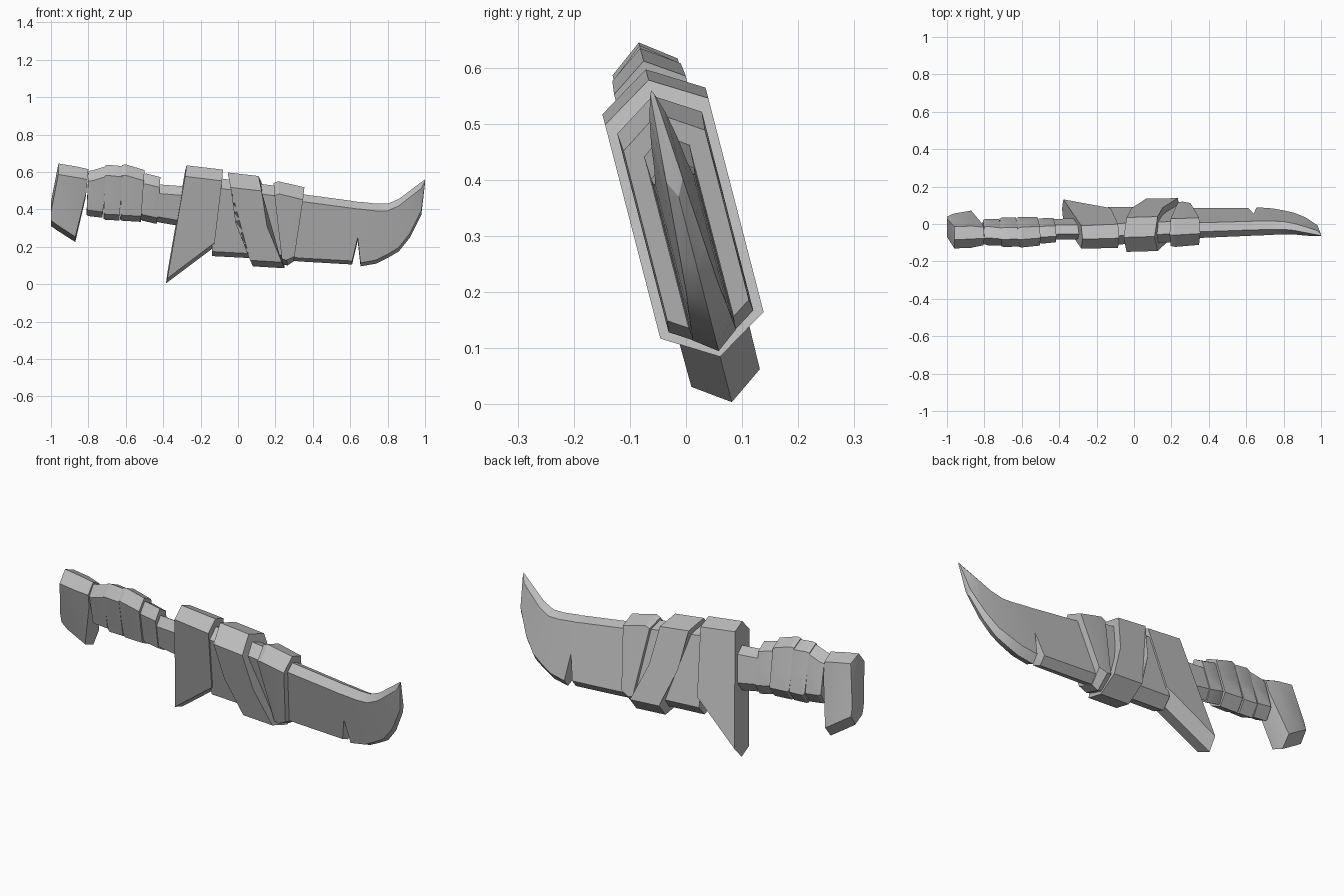
import bpy, bmesh, math
from mathutils import Matrix, Vector

cube = bpy.data.objects.get("Cube")
if cube:
    bpy.data.objects.remove(cube, do_unlink=True)

TILT = math.radians(14.5)
MID_Z = 0.32

grey = bpy.data.materials.new("plain_grey")
grey.use_nodes = True
GREY = (0.5, 0.5, 0.5, 1)
grey.diffuse_color = GREY
grey.node_tree.nodes["Principled BSDF"].inputs["Base Color"].default_value = GREY


def loft(name, stations, shoulder=0.05, bend=0.0):
    """Skin ridged sections; station = (top x, top z, bottom x, bottom z, half thickness)."""
    bm = bmesh.new()
    rings = []
    for xt, zt, xb, zb, half in stations:
        top = Vector((xt, 0, (zt - MID_Z) / math.cos(TILT)))
        bottom = Vector((xb, 0, (zb - MID_Z) / math.cos(TILT)))
        f = min(shoulder / max((top - bottom).length, 0.01), 0.4)
        side = [top.lerp(bottom, t) for t in (f, 0.5, 1 - f)]
        side[1].x -= bend
        front = [p + Vector((0, -half, 0)) for p in side]
        back = [p + Vector((0, half, 0)) for p in reversed(side)]
        rings.append([bm.verts.new(p) for p in [top] + front + [bottom] + back])
    for a, b in zip(rings, rings[1:]):
        for i in range(len(a)):
            j = (i + 1) % len(a)
            bm.faces.new((a[i], a[j], b[j], b[i]))
    bm.faces.new(rings[0])
    bm.faces.new(rings[-1])
    bmesh.ops.recalc_face_normals(bm, faces=bm.faces)
    # Lean the whole knife about its long axis
    bm.transform(Matrix.Translation((0, 0, MID_Z)) @ Matrix.Rotation(TILT, 4, 'X'))
    mesh = bpy.data.meshes.new(name)
    bm.to_mesh(mesh)
    bm.free()
    mesh.materials.append(grey)
    obj = bpy.data.objects.new(name, mesh)
    bpy.context.collection.objects.link(obj)
    bpy.ops.object.select_all(action='DESELECT')
    obj.select_set(True)
    bpy.context.view_layer.objects.active = obj
    bpy.ops.object.shade_smooth_by_angle(angle=math.radians(25))
    return obj


# Blade with a nick in its edge and an upswept tip
blade_outline = [(0.1, .50, .14, .042), (.35, .48, .12, .042), (.61, .445, .105, .04),
                 (.64, .44, .23, .04), (.655, .44, .095, .04), (.74, .43, .11, .038),
                 (.80, .43, .14, .035), (.86, .455, .175, .03), (.92, .50, .25, .024),
                 (.98, .545, .37, .015), (1.0, .56, .54, .004)]
loft("blade", [(x, t, x, b, h) for x, t, b, h in blade_outline], 0.03)

# Collar around the blade root
loft("blade_root", [(-.13, .57, -.14, .15, .058), (.24, .52, .24, .13, .058)], 0.04)

# Guard with a long downward spike
loft("guard", [(-.275, .635, -.385, .004, .063), (-.08, .612, -.13, .195, .066)], 0.045)

# Slanted straps
loft("wide_strap", [(-.055, .597, .08, .095, .095), (.11, .578, .25, .085, .095)], 0.06, 0.025)
loft("front_strap", [(.19, .54, .24, .105, .075), (.215, .55, .265, .10, .078),
                     (.355, .518, .295, .12, .075)], 0.05)

# Neck between guard and handle
loft("neck", [(-.45, .535, -.45, .335, .04), (-.25, .52, -.25, .30, .04)], 0.04)

# Handle wraps, each slightly flared
wraps = [(-.80, .605, -.705, .63, .37, .355, .052),
         (-.71, .635, -.615, .63, .35, .34, .055),
         (-.62, .637, -.50, .61, .345, .333, .056),
         (-.51, .588, -.415, .572, .345, .322, .048)]
for i, (x0, t0, x1, t1, b0, b1, h) in enumerate(wraps, 1):
    loft(f"handle_wrap_{i}", [(x0, t0, x0 - .01, b0, h - .006),
                              (x0 + .02, t0 + .003, x0, b0 - .006, h),
                              (x1, t1, x1 - .02, b1, h - .003)], 0.045)

# Hooked pommel
loft("pommel", [(-1.0, .44, -1.0, .31, .05), (-.96, .645, -.965, .286, .06),
                (-.87, .63, -.87, .225, .06), (-.80, .615, -.815, .46, .05)], 0.045)
